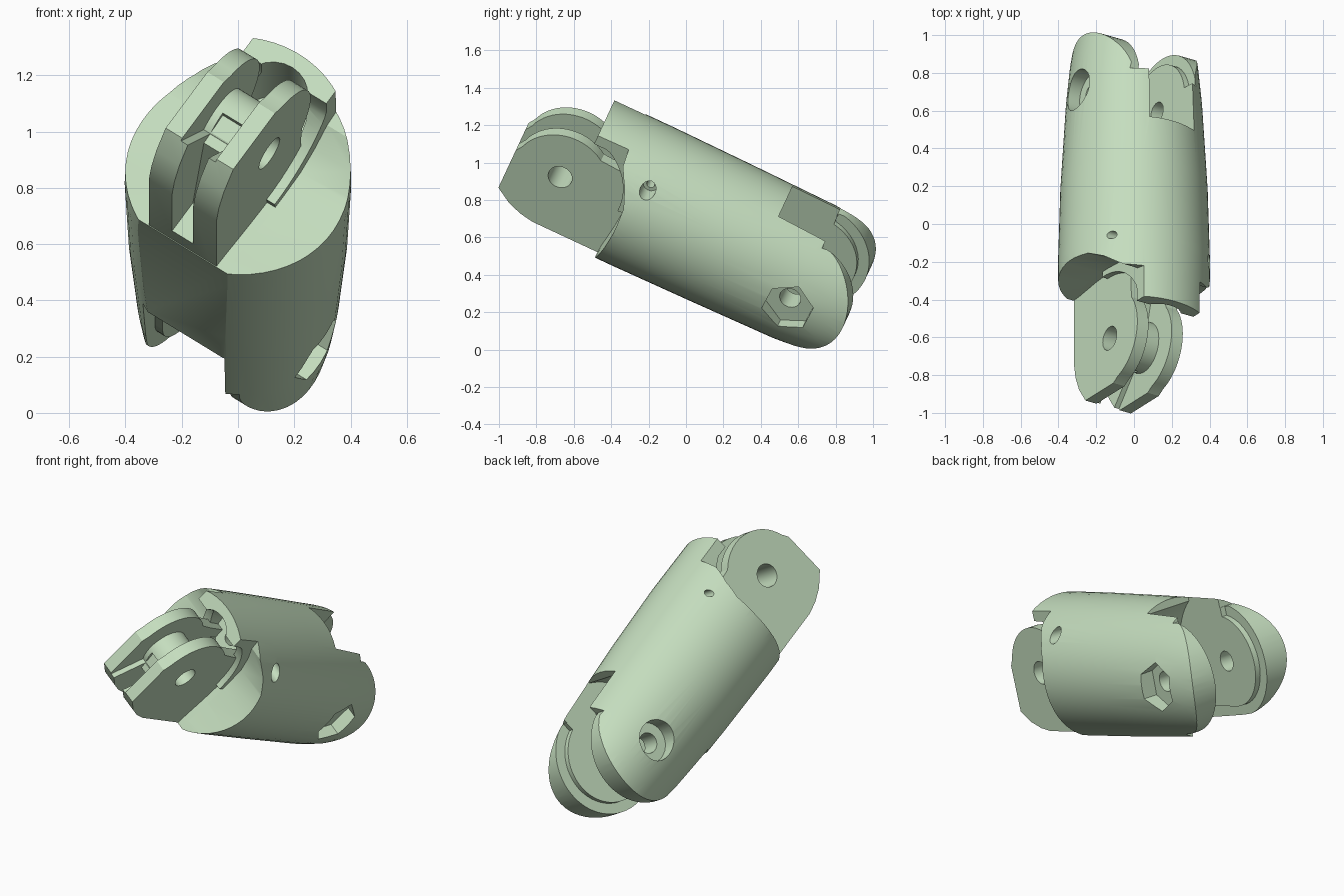
import bpy, bmesh
from math import sin, cos, radians, pi
from mathutils import Matrix, Vector

cube = bpy.data.objects.get("Cube")
if cube:
    bpy.data.objects.remove(cube, do_unlink=True)

# One plastic colour
green = bpy.data.materials.new("pale_green")
green.use_nodes = True
COLOUR = (0.56, 0.73, 0.52, 1)
green.diffuse_color = COLOUR
green.node_tree.nodes["Principled BSDF"].inputs["Base Color"].default_value = COLOUR

# Working frame: s = across (hinge axis), u = along the link, h = height.
# The link is pitched down towards the back and rolled about its length.
PITCH, ROLL = radians(25), radians(34)
along = Vector((0, cos(PITCH), -sin(PITCH)))
up = Vector((0, sin(PITCH), cos(PITCH)))
across = Vector((1, 0, 0)) * cos(ROLL) - up * sin(ROLL)
height = Vector((1, 0, 0)) * sin(ROLL) + up * cos(ROLL)
FRAME = Matrix((across, along, height)).transposed().to_4x4()
FRAME.translation = up * 0.645

FRONT, BACK = -1.0, 0.388  # hinge positions along the link
PIN = -0.015               # height of the front hinge
WEB = 0.18                 # half width of the central web
SLOT = 0.147               # half width between the fork pads
WIDE = 0.7                 # beyond the outside of the body


def make(name, bm):
    bmesh.ops.recalc_face_normals(bm, faces=bm.faces)
    mesh = bpy.data.meshes.new(name)
    bm.to_mesh(mesh)
    bm.free()
    mesh.materials.append(green)
    ob = bpy.data.objects.new(name, mesh)
    bpy.context.collection.objects.link(ob)
    ob.matrix_world = FRAME
    return ob


def prism(name, points, s0, s1):
    """Side profile of (u, h) points extruded across the link."""
    bm = bmesh.new()
    face = bm.faces.new([bm.verts.new((s0, u, h)) for u, h in points])
    ext = bmesh.ops.extrude_face_region(bm, geom=[face])["geom"]
    moved = [v for v in ext if isinstance(v, bmesh.types.BMVert)]
    bmesh.ops.translate(bm, verts=moved, vec=(s1 - s0, 0, 0))
    return make(name, bm)


def arc(u, h, r, a0, a1, n=20):
    steps = [radians(a0 + (a1 - a0) * i / n) for i in range(n + 1)]
    return [(u + r * cos(a), h + r * sin(a)) for a in steps]


def disc(name, u, h, r, s0, s1, n=32, turn=0):
    return prism(name, arc(u, h, r, turn, turn + 360, n)[:-1], s0, s1)


def tunnel(name, h, r, u0, u1):
    """Cylinder running along the link."""
    bm = bmesh.new()
    place = Matrix.Translation((0, (u0 + u1) / 2, h)) @ Matrix.Rotation(pi / 2, 4, 'X')
    bmesh.ops.create_cone(bm, cap_ends=True, segments=24, radius1=r, radius2=r,
                          depth=u1 - u0, matrix=place)
    return make(name, bm)


def cut(ob, tool):
    tool.hide_render = True
    mod = ob.modifiers.new("cut", 'BOOLEAN')
    mod.operation, mod.solver, mod.object = 'DIFFERENCE', 'EXACT', tool
    with bpy.context.temp_override(object=ob, active_object=ob):
        bpy.ops.object.modifier_apply(modifier=mod.name)
    bpy.data.objects.remove(tool, do_unlink=True)


# Body: round barrel that narrows towards the back
bm = bmesh.new()
SIDES = 56
rings = []
for u, wide, tall in [(-0.91, 0.395, 0.405), (-0.55, 0.403, 0.405), (-0.1, 0.39, 0.40),
                      (0.4, 0.36, 0.392), (0.6, 0.34, 0.377), (0.85, 0.3, 0.34)]:
    ring = []
    for i in range(SIDES):
        a = 2 * pi * i / SIDES
        x, v = wide * cos(a), tall * sin(a)
        ring.append(bm.verts.new((x * cos(ROLL) - v * sin(ROLL), u,
                                  x * sin(ROLL) + v * cos(ROLL))))
    rings.append(ring)
for lower, upper in zip(rings, rings[1:]):
    for i in range(SIDES):
        j = (i + 1) % SIDES
        bm.faces.new((lower[i], lower[j], upper[j], upper[i]))
bm.faces.new(rings[0])
bm.faces.new(rings[-1])
body = make("body", bm)

# Flat underside
cut(body, prism("flat_cut", [(-2, -0.355), (2, -0.355), (2, -1), (-2, -1)], -WIDE, WIDE))

# Hollowed front on both sides, leaving the central lip
below = [(FRONT + d, h) for d, h in [(-0.6, -0.5), (0.35, -0.5), (0.35, -0.36),
         (0.355, -0.3), (0.375, -0.15), (0.385, -0.03)]]
above = [(FRONT + d, h) for d, h in [(0.385, 0.03), (0.38, 0.13), (0.34, 0.22),
         (0.28, 0.3), (0.27, 0.36), (0.25, 0.5), (-0.6, 0.5)]]
for side in (-1, 1):
    cut(body, prism("hollow_cut", below + above, side * WEB, side * WIDE))

# Space below the lip, where the tongue sits, with a narrow ledge beside it
ledge = arc(FRONT, PIN, 0.355, -3, 58, 12)
cut(body, prism("lip_cut", below + ledge + [(FRONT + 0.16, 0.295), (FRONT - 0.6, 0.295)],
                -WEB - 0.002, WEB + 0.002))
cut(body, tunnel("lip_arch", 0.22, 0.125, -1.1, -0.62))

# Rounded fork ends with a step on the upper edge
cut(body, prism("end_cut", [(0.43, 0.6), (0.43, 0.31)] + arc(BACK, 0, 0.322, 76, -90, 28)
                + [(BACK, -0.6), (1.3, -0.6), (1.3, 0.6)], -WIDE, WIDE))

# Fork slot with a curved inner wall, widened around the round pads
slot = [(1.3, 0.6), (0.15, 0.6)] + arc(BACK, 0, 0.42, 125, 200, 14) \
    + [(0.08, -0.355), (0.08, -0.6), (1.3, -0.6)]
cut(body, prism("slot_cut", slot, -SLOT, SLOT))
cut(body, prism("pad_rim_cut", [(0.43, 0.6)] + arc(BACK, 0, 0.262, 80, -90, 24)
                + [(0.08, -0.262), (0.08, -0.6), (1.3, -0.6), (1.3, 0.6)], -WEB, WEB))

# Fork bolt hole, hexagonal nut recess and round bolt head recess
cut(body, disc("bolt_hole", BACK, 0, 0.058, -WIDE, WIDE))
cut(body, disc("nut_recess", BACK + 0.01, -0.015, 0.14, 0.285, WIDE, 6, 27))
cut(body, disc("head_recess", BACK, 0, 0.115, -WIDE, -0.27))

# Cross pin hole with a wider mouth on one side, and cord tunnel
cut(body, disc("pin_hole", -0.545, 0.255, 0.022, -WIDE, WIDE, 16))
cut(body, disc("pin_mouth", -0.545, 0.255, 0.042, 0.24, WIDE, 16))
cut(body, tunnel("cord_tunnel", 0.2, 0.045, -0.65, 0.3))

# Tongue: rounded hinge plate at the front
outline = [(FRONT - 0.275, 0.02)] + arc(FRONT, PIN, 0.262, 163, 52, 18) \
    + [(FRONT + 0.25, 0.185), (FRONT + 0.5, 0.18), (FRONT + 0.5, -0.352),
       (FRONT - 0.03, -0.352), (FRONT - 0.11, -0.337), (FRONT - 0.19, -0.305),
       (FRONT - 0.275, -0.245)]
tongue = prism("tongue", outline, -0.145, 0.145)

# Cord groove over the top and front, narrower slit below, and the hinge hole
cut(tongue, prism("groove_cut", arc(FRONT, PIN, 0.14, 222, 15, 28)
                  + arc(FRONT, PIN, 0.52, 15, 222, 28), -0.074, 0.074))
cut(tongue, prism("slit_cut", [(FRONT + d, h) for d, h in
                  [(-0.5, -0.03), (-0.12, -0.03), (-0.1, -0.15), (0.28, -0.22),
                   (0.28, -0.6), (-0.5, -0.6)]], -0.045, 0.045))
cut(tongue, disc("hinge_hole", FRONT, PIN, 0.066, -WIDE, WIDE))

# Smooth the curved surfaces, keep machined edges crisp
bpy.ops.object.select_all(action='DESELECT')
for ob in (body, tongue):
    ob.select_set(True)
bpy.context.view_layer.objects.active = body
bpy.ops.object.shade_smooth_by_angle(angle=radians(25))
